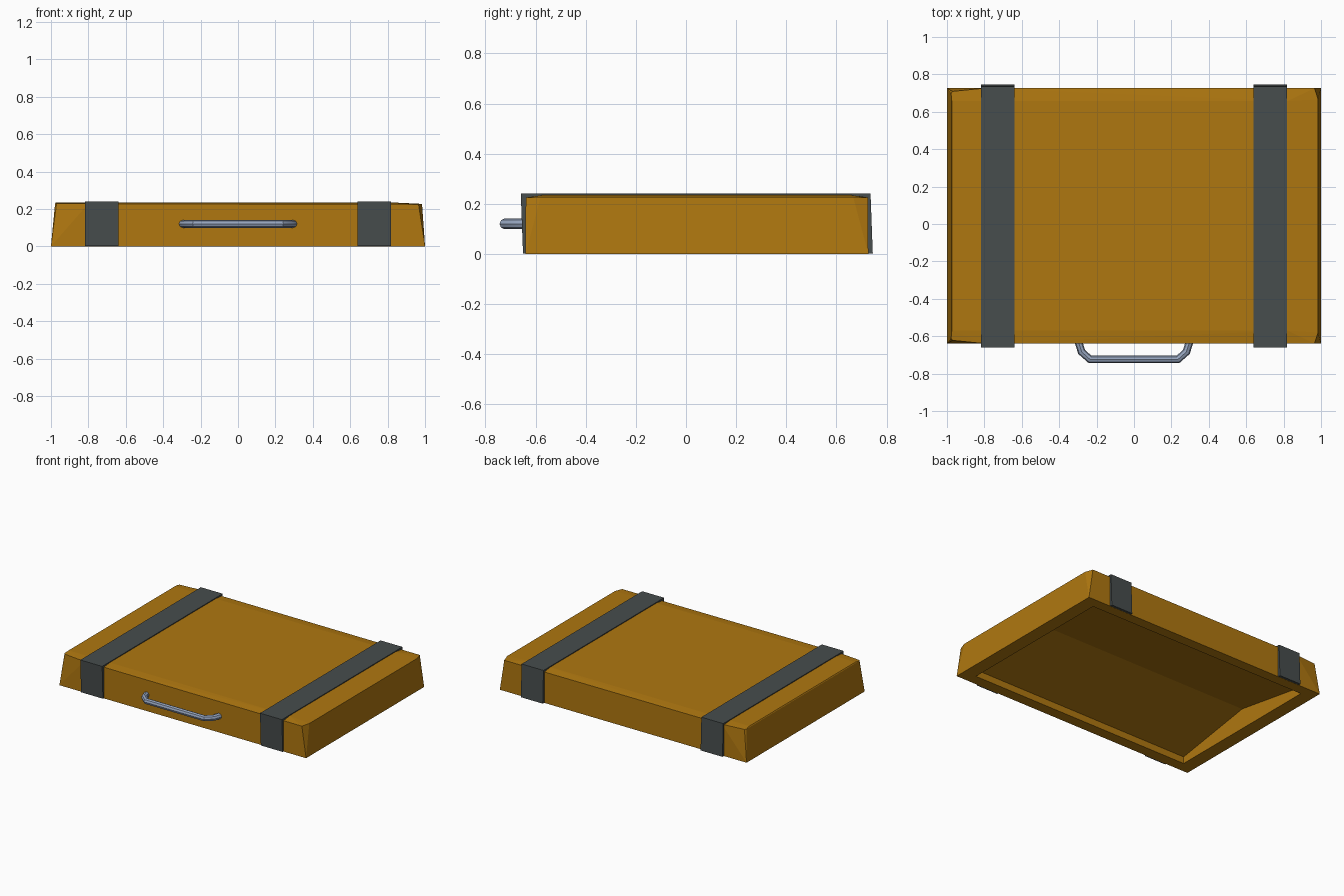
import bpy, bmesh

if "Cube" in bpy.data.objects:
    bpy.data.objects.remove(bpy.data.objects["Cube"], do_unlink=True)


def material(name, rgb):
    mat = bpy.data.materials.new(name)
    mat.use_nodes = True
    mat.diffuse_color = (*rgb, 1)
    mat.node_tree.nodes["Principled BSDF"].inputs["Base Color"].default_value = (*rgb, 1)
    return mat


ochre = material("ochre_brown", (0.43, 0.185, 0.005))
charcoal = material("charcoal_grey", (0.063, 0.074, 0.074))
steel = material("blue_grey_metal", (0.30, 0.37, 0.51))


def finish(bm, name, mat):
    bmesh.ops.recalc_face_normals(bm, faces=bm.faces)
    mesh = bpy.data.meshes.new(name)
    bm.to_mesh(mesh)
    bm.free()
    mesh.materials.append(mat)
    obj = bpy.data.objects.new(name, mesh)
    bpy.context.collection.objects.link(obj)
    return obj


def rectangle(bm, x, y0, y1, z):
    return [bm.verts.new(p) for p in ((-x, y0, z), (x, y0, z), (x, y1, z), (-x, y1, z))]


def bridge(bm, a, b):
    for i in range(len(a)):
        j = (i + 1) % len(a)
        bm.faces.new((a[i], a[j], b[j], b[i]))


# Case shell: tapered box with clipped top corners and a slightly crowned top
FRONT, BACK, TOP = -0.64, 0.727, 0.235
bm = bmesh.new()
base = rectangle(bm, 1.0, FRONT, BACK, 0)
for y, inward in ((FRONT, 1), (BACK, -1)):
    for p in ((0.965, y + 0.001 * inward, 0.225), (0.984, y + 0.06 * inward, 0.227),
              (-0.80, y + 0.001 * inward, 0.228), (-0.97, y + 0.018 * inward, 0.229),
              (-0.978, y + 0.03 * inward, 0.229),
              (0.82, y + 0.07 * inward, TOP), (-0.974, y + 0.07 * inward, TOP)):
        bm.verts.new(p)
bmesh.ops.convex_hull(bm, input=bm.verts)
bottom = [f for f in bm.faces if all(v.co.z < 0.001 for v in f.verts)]
bmesh.ops.delete(bm, geom=bottom, context='FACES_ONLY')

# Gabled hollow on the underside
opening = rectangle(bm, 0.9, -0.56, 0.65, 0)
eaves = rectangle(bm, 0.9, -0.56, 0.65, 0.05)
ridge = [bm.verts.new((x, 0.045, 0.15)) for x in (-0.9, 0.9)]
bridge(bm, base, opening)
bridge(bm, opening, eaves)
bm.faces.new((eaves[0], eaves[1], ridge[1], ridge[0]))
bm.faces.new((eaves[3], eaves[2], ridge[1], ridge[0]))
bm.faces.new((eaves[0], eaves[3], ridge[0]))
bm.faces.new((eaves[1], eaves[2], ridge[1]))
finish(bm, "case_shell", ochre)

# Straps: U-shaped bands wrapped over front, top and back
outer = [(-0.65, 0.001), (-0.659, 0.241), (0.736, 0.241), (0.745, 0.001)]
inner = [(-0.63, 0.001), (-0.63, 0.21), (0.715, 0.21), (0.715, 0.001)]
for side, name in ((1, "left_strap"), (-1, "right_strap")):
    bm = bmesh.new()
    rings = []
    for x in (0.64 * side, 0.817 * side):
        rings.append([bm.verts.new((x, y, z)) for y, z in outer + inner[::-1]])
        r = rings[-1]
        for i in range(3):
            bm.faces.new((r[i], r[i + 1], r[6 - i], r[7 - i]))
    bridge(bm, *rings)
    finish(bm, name, charcoal)

# Handle: bent round bar on the front
half = [(0.297, -0.63), (0.28, -0.684), (0.235, -0.724)]
path = [(-x, y) for x, y in half] + half[::-1]
curve = bpy.data.curves.new("handle", 'CURVE')
curve.dimensions = '3D'
curve.bevel_depth = 0.021
curve.bevel_resolution = 2
curve.use_fill_caps = True
spline = curve.splines.new('POLY')
spline.points.add(len(path) - 1)
for point, (x, y) in zip(spline.points, path):
    point.co = (x, y, 0.12, 1)
curve.materials.append(steel)
handle = bpy.data.objects.new("handle", curve)
bpy.context.collection.objects.link(handle)
bpy.ops.object.select_all(action='DESELECT')
handle.select_set(True)
bpy.context.view_layer.objects.active = handle
bpy.ops.object.convert(target='MESH')
bpy.ops.object.shade_smooth_by_angle()
